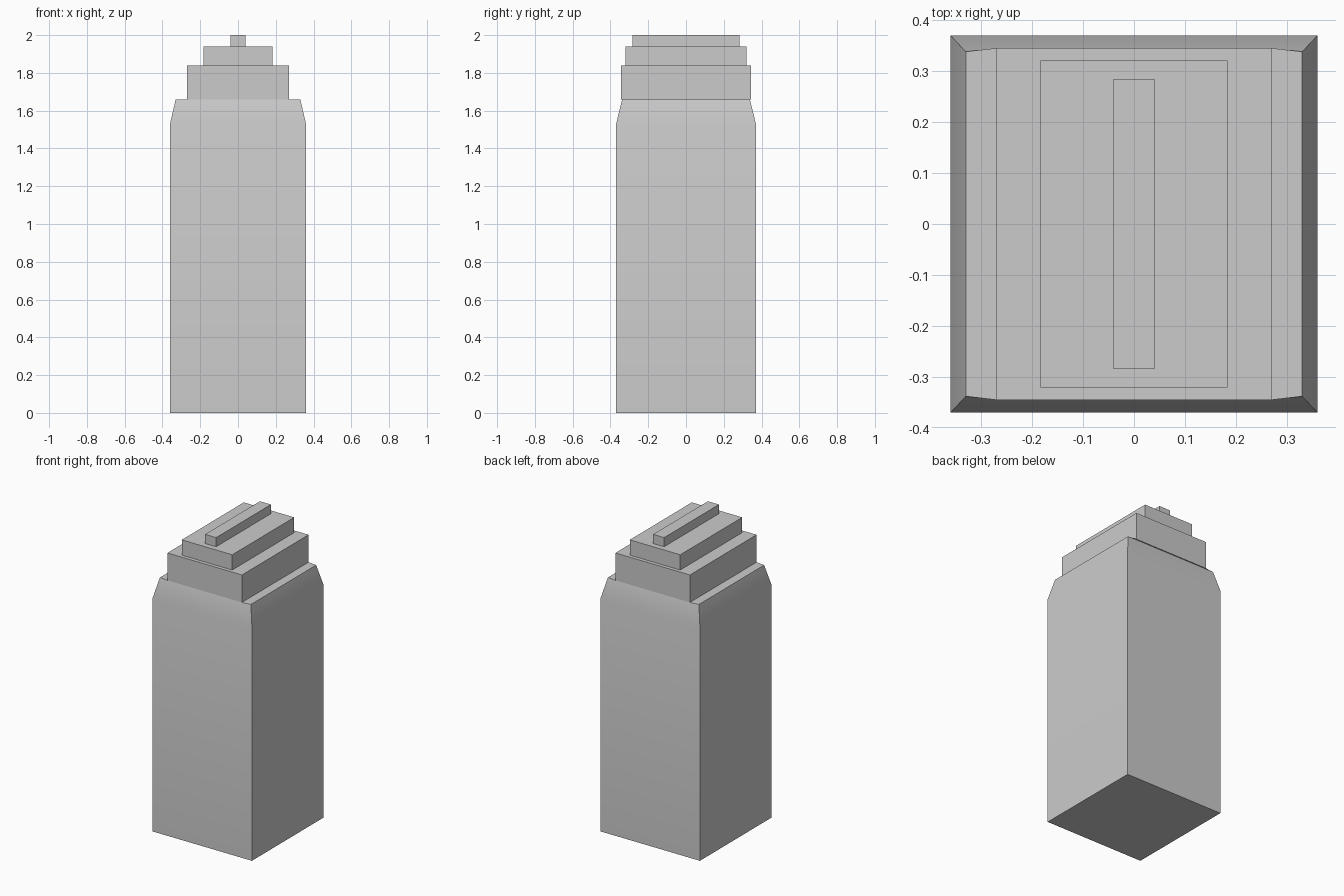
import bpy, bmesh

if "Cube" in bpy.data.objects:
    bpy.data.objects.remove(bpy.data.objects["Cube"])

# Rectangular rings (half width x, half depth y, height z), bottom to top
RINGS = [
    (0.36, 0.37, 0.0), (0.36, 0.37, 1.53),      # main shaft
    (0.33, 0.338, 1.66),                        # tapered shoulder
    (0.27, 0.345, 1.66), (0.27, 0.345, 1.84),   # lower tier
    (0.183, 0.321, 1.84), (0.183, 0.321, 1.94), # middle tier
    (0.04, 0.284, 1.94), (0.04, 0.284, 2.0),    # top ridge
]

bm = bmesh.new()
loops = [[bm.verts.new((sx * x, sy * y, z))
          for sx, sy in ((-1, -1), (1, -1), (1, 1), (-1, 1))]
         for x, y, z in RINGS]

# Skin between neighbouring rings
for low, high in zip(loops, loops[1:]):
    for i in range(4):
        j = (i + 1) % 4
        bm.faces.new((low[i], low[j], high[j], high[i]))

# Closed base and roof
bm.faces.new(loops[0][::-1])
bm.faces.new(loops[-1])

mesh = bpy.data.meshes.new("stepped_tower")
bm.to_mesh(mesh)
bm.free()
tower = bpy.data.objects.new("stepped_tower", mesh)
bpy.context.collection.objects.link(tower)

# Soft shoulder, crisp steps and corners
bpy.context.view_layer.objects.active = tower
tower.select_set(True)
bpy.ops.object.shade_smooth_by_angle(angle=0.52)
